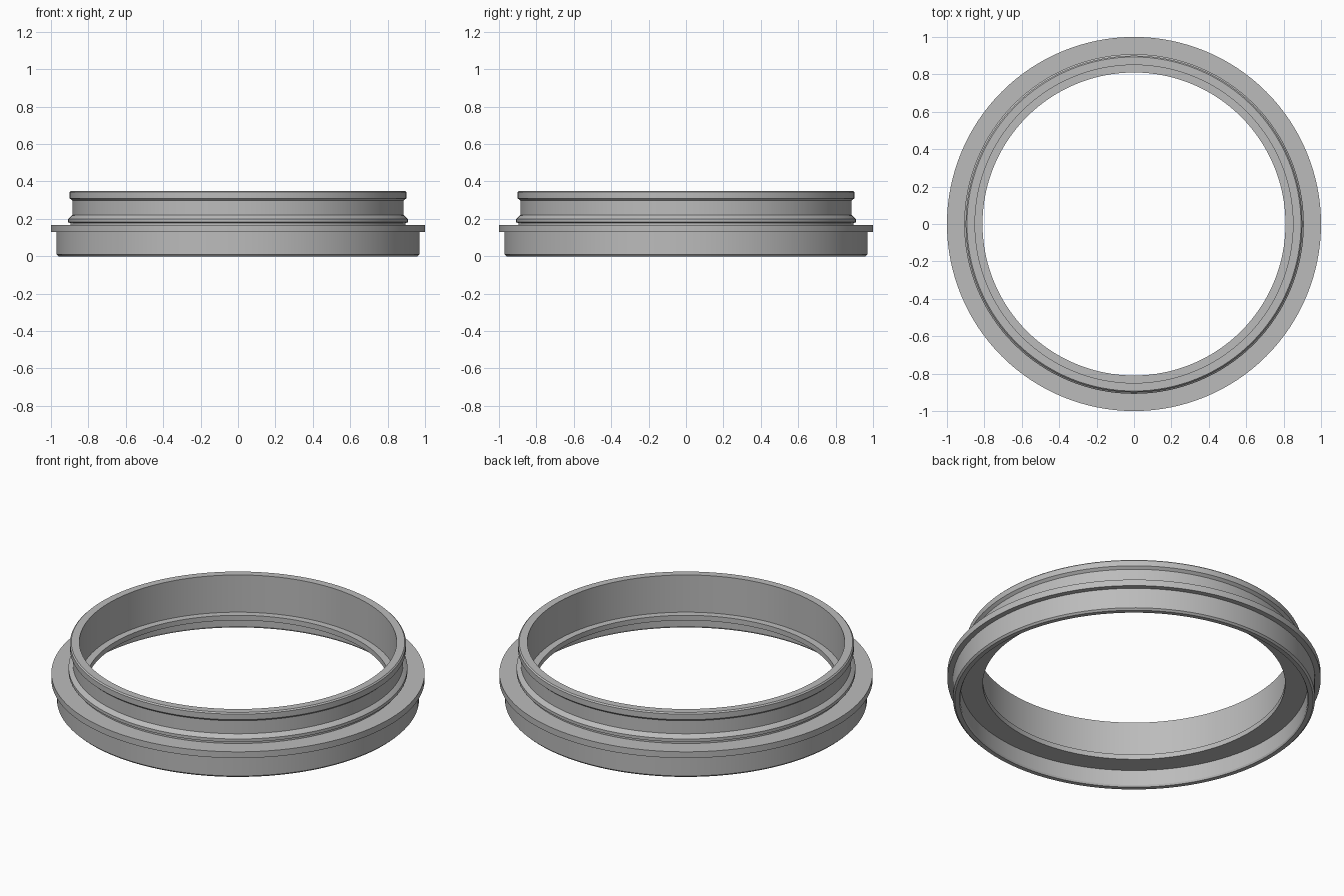
import bpy, bmesh, math

cube = bpy.data.objects.get("Cube")
if cube:
    bpy.data.objects.remove(cube, do_unlink=True)

STEPS = 128

# One plain grey metal
grey = bpy.data.materials.new("satin_grey")
grey.use_nodes = True
colour = (0.5, 0.5, 0.5, 1)
grey.diffuse_color = colour
grey.node_tree.nodes["Principled BSDF"].inputs["Base Color"].default_value = colour

# Closed cross-section as (radius, height)
skirt = [(0.93, 0.1), (0.93, 0.01), (0.935, 0), (0.96, 0), (0.97, 0.01), (0.97, 0.13)]
flange = [(1, 0.13), (1, 0.167), (0.895, 0.167)]
shoulder = [(0.895, 0.177), (0.908, 0.182), (0.908, 0.2), (0.89, 0.217), (0.885, 0.22)]
neck_and_lip = [(0.885, 0.297), (0.9, 0.31), (0.9, 0.343), (0.893, 0.35)]
bore = [(0.85, 0.35), (0.85, 0.13), (0.81, 0.13), (0.81, 0.1)]
profile = skirt + flange + shoulder + neck_and_lip + bore


def revolve(name, section):
    """Spin a closed section about z into a ring."""
    bm = bmesh.new()
    verts = [bm.verts.new((r, 0, z)) for r, z in section]
    edges = [bm.edges.new((v, verts[i - 1])) for i, v in enumerate(verts)]
    bmesh.ops.spin(bm, geom=verts + edges, cent=(0, 0, 0), axis=(0, 0, 1),
                   angle=math.tau, steps=STEPS, use_merge=True)
    bmesh.ops.remove_doubles(bm, verts=bm.verts, dist=1e-5)
    bmesh.ops.recalc_face_normals(bm, faces=bm.faces)
    mesh = bpy.data.meshes.new(name)
    bm.to_mesh(mesh)
    bm.free()
    mesh.materials.append(grey)
    obj = bpy.data.objects.new(name, mesh)
    bpy.context.collection.objects.link(obj)
    return obj


ring = revolve("adapter_ring", profile)

# Smooth round walls, crisp steps
bpy.ops.object.select_all(action="DESELECT")
ring.select_set(True)
bpy.context.view_layer.objects.active = ring
bpy.ops.object.shade_smooth_by_angle(angle=math.radians(20))
